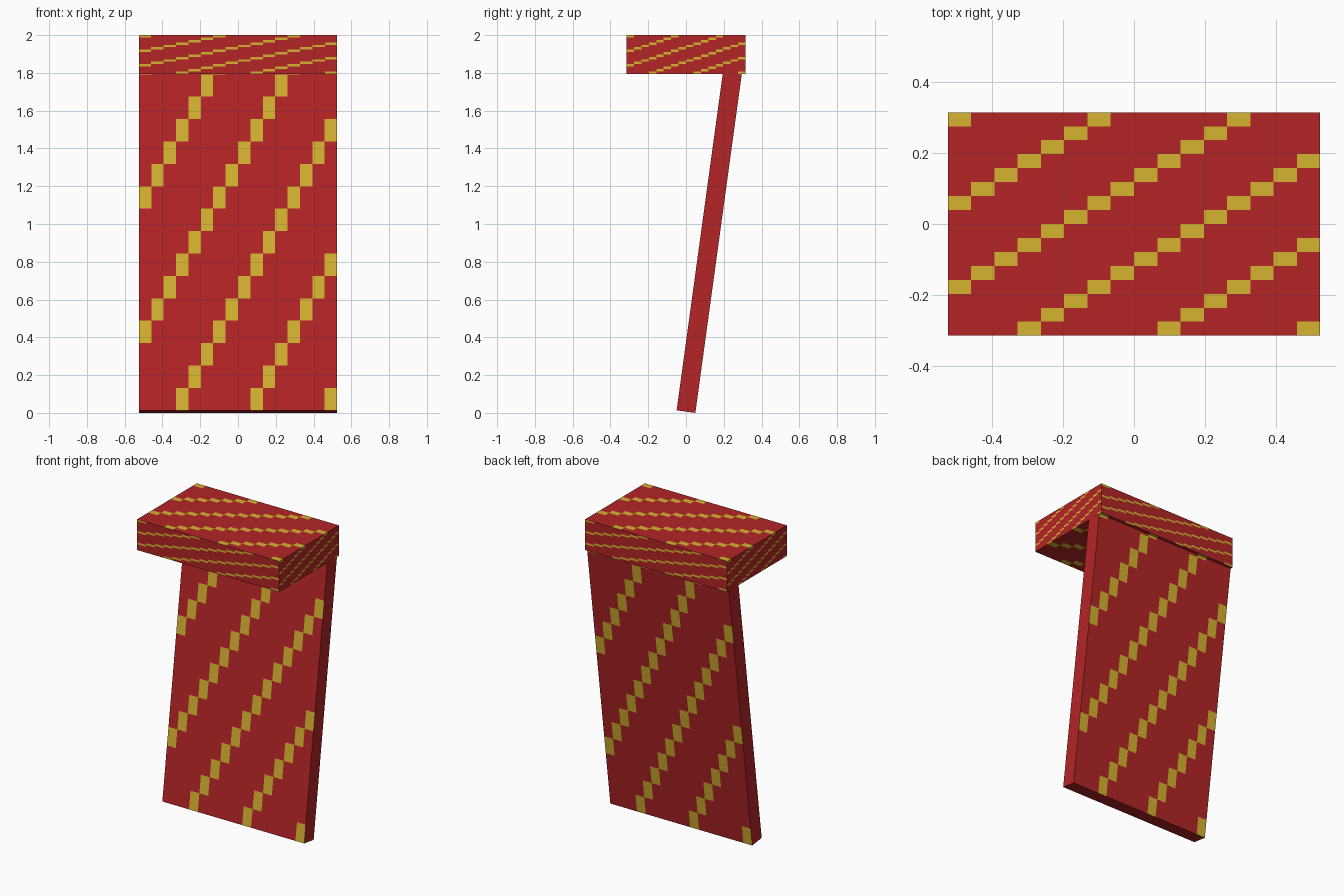
import bpy
import bmesh
import math
from mathutils import Vector

cube = bpy.data.objects.get("Cube")
if cube:
    bpy.data.objects.remove(cube, do_unlink=True)


def make_material(name, rgb):
    mat = bpy.data.materials.new(name)
    mat.use_nodes = True
    mat.diffuse_color = (*rgb, 1)
    mat.node_tree.nodes["Principled BSDF"].inputs["Base Color"].default_value = (*rgb, 1)
    return mat


RED = make_material("red", (0.456, 0.0178, 0.0194))
YELLOW = make_material("yellow", (0.672, 0.445, 0.030))

CELLS = 16  # squares along each side of a face
PERIOD = 6  # columns between stripes

# Each side of a box: outward normal, column direction, row direction
SIDES = {
    "front": ((0, -1, 0), (1, 0, 0), (0, 0, 1)),
    "back": ((0, 1, 0), (-1, 0, 0), (0, 0, 1)),
    "right": ((1, 0, 0), (0, 1, 0), (0, 0, 1)),
    "left": ((-1, 0, 0), (0, -1, 0), (0, 0, 1)),
    "top": ((0, 0, 1), (1, 0, 0), (0, 1, 0)),
    "bottom": ((0, 0, -1), (1, 0, 0), (0, -1, 0)),
}


def striped_box(name, size, striped):
    """Box centred on x and y, standing on its origin, with stepped diagonal stripes."""
    bm = bmesh.new()
    half = Vector(size) / 2
    for side, axes in SIDES.items():
        n, u, v = (Vector(a) * half for a in axes)

        def point(col, row):
            return n + u * (2 * col / CELLS - 1) + v * (2 * row / CELLS - 1)

        grid = [[bm.verts.new(point(c, r)) for c in range(CELLS + 1)]
                for r in range(CELLS + 1)]
        for r in range(CELLS):
            for c in range(CELLS):
                face = bm.faces.new((grid[r][c], grid[r][c + 1],
                                     grid[r + 1][c + 1], grid[r + 1][c]))
                on_stripe = (c - r) % PERIOD == 3
                face.material_index = int(side in striped and on_stripe)
    bmesh.ops.remove_doubles(bm, verts=bm.verts, dist=1e-5)
    bmesh.ops.translate(bm, verts=bm.verts, vec=(0, 0, half.z))
    mesh = bpy.data.meshes.new(name)
    bm.to_mesh(mesh)
    bm.free()
    mesh.materials.append(RED)
    mesh.materials.append(YELLOW)
    obj = bpy.data.objects.new(name, mesh)
    bpy.context.collection.objects.link(obj)
    return obj


# Overhanging block at the top, striped all round
top_block = striped_box("top_block", (1.05, 0.63, 0.205), SIDES)
top_block.location.z = 1.795

# Leaning panel that carries the block, striped on its broad faces
tilt = math.radians(7.8)
panel = striped_box("leaning_panel", (1.049, 0.10, 1.915), ("front", "back"))
panel.rotation_euler.x = -tilt
panel.location.z = 0.05 * math.sin(tilt)
